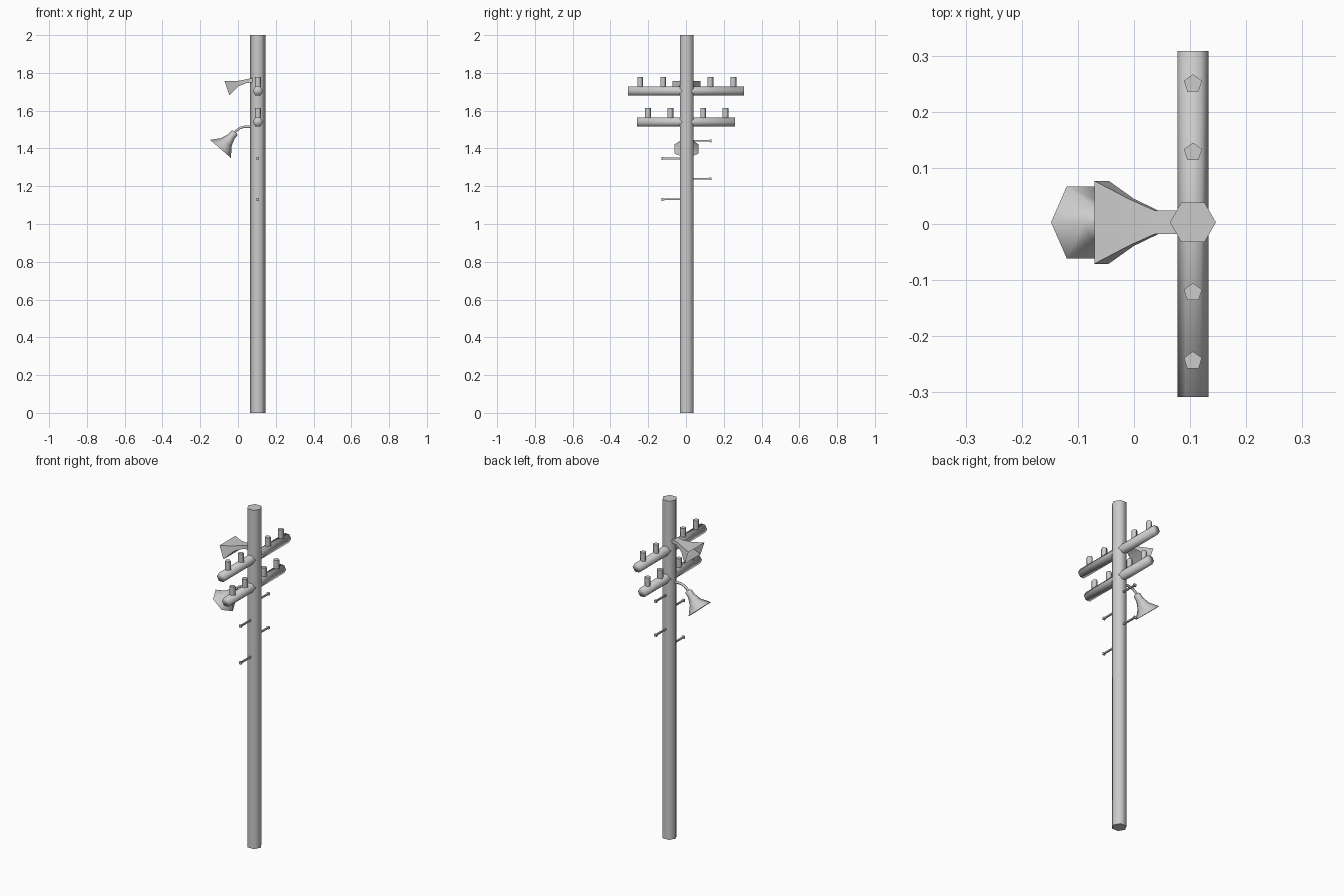
import bpy, bmesh, math
from mathutils import Vector

if "Cube" in bpy.data.objects:
    bpy.data.objects.remove(bpy.data.objects["Cube"], do_unlink=True)

grey = bpy.data.materials.new("weathered grey")
grey.use_nodes = True
COLOUR = (0.6, 0.6, 0.6, 1)
grey.diffuse_color = COLOUR
grey.node_tree.nodes["Principled BSDF"].inputs["Base Color"].default_value = COLOUR

PX, PY = 0.105, 0.003  # pole axis


def loft(name, points, sizes, sides, phase=0.0, axis=None, angle=65):
    """Skin rings along points; each size is a radius or a (side, up) pair."""
    pts = [Vector(p) for p in points]
    bm = bmesh.new()
    rings = []
    for i, p in enumerate(pts):
        t = Vector(axis) if axis else pts[min(i + 1, len(pts) - 1)] - pts[max(i - 1, 0)]
        t.normalize()
        side = Vector((1, 0, 0)) if abs(t.y) > 0.9 else Vector((0, 1, 0))
        up = t.cross(side)
        a, b = sizes[i] if isinstance(sizes[i], tuple) else (sizes[i], sizes[i])
        ring = []
        for k in range(sides):
            ang = math.radians(phase) + math.tau * k / sides
            ring.append(bm.verts.new(p + side * a * math.cos(ang) + up * b * math.sin(ang)))
        rings.append(ring)
    for r, s in zip(rings, rings[1:]):
        for k in range(sides):
            n = (k + 1) % sides
            bm.faces.new((r[k], r[n], s[n], s[k]))
    bm.faces.new(rings[0][::-1])
    bm.faces.new(rings[-1])
    bmesh.ops.recalc_face_normals(bm, faces=bm.faces)
    mesh = bpy.data.meshes.new(name)
    bm.to_mesh(mesh)
    bm.free()
    mesh.materials.append(grey)
    obj = bpy.data.objects.new(name, mesh)
    bpy.context.collection.objects.link(obj)
    bpy.ops.object.select_all(action="DESELECT")
    obj.select_set(True)
    bpy.context.view_layer.objects.active = obj
    bpy.ops.object.shade_smooth_by_angle(angle=math.radians(angle))
    return obj


# Pole
loft("pole", [(PX, PY, 0), (PX, PY, 2)], [0.041, 0.041], 6, phase=90)

# Crossarms with their insulators
for label, z, half, spots in (("upper", 1.704, 0.308, (0.125, 0.247)),
                              ("lower", 1.54, 0.26, (0.087, 0.205))):
    loft(label + "_crossarm", [(PX, -half, z), (PX, half, z)], [0.0275] * 2, 6, angle=100)
    for s in (-1, 1):
        for i, y in enumerate(spots):
            y = s * y + PY
            loft(f"{label}_insulator_{i}_{'back' if s > 0 else 'front'}",
                 [(PX, y, z + 0.01), (PX, y, z + 0.074)], [0.017] * 2, 5, angle=75)

# Climbing pegs with flared heads
for i, (z, s) in enumerate(((1.44, 1), (1.347, -1), (1.24, 1), (1.13, -1))):
    ys = [0, 0.118, 0.126, 0.133]
    loft(f"climbing_peg_{i}", [(PX, PY + s * y, z) for y in ys],
         [0.006, 0.006, 0.0105, 0.0105], 4, phase=45, angle=40)

# Horn loudspeaker: outer skin, then back inside to the throat
mouth = Vector((-0.058, PY, 1.718))
horn_axis = Vector((-0.95, 0, -0.32)).normalized()
back = [(0.09, PY, 1.764), (0.04, PY, 1.755), (-0.005, PY, 1.742)]
r2 = math.sqrt(2)
horn_sizes = [(0.021, 0.011), (0.021, 0.01), (0.042, 0.015), (0.074, 0.04),
              (0.039, 0.012), (0.015, 0.006)]
loft("horn_loudspeaker", back + [mouth, (-0.008, PY, 1.741), (0.03, PY, 1.752)],
     [(a * r2, b * r2) for a, b in horn_sizes], 4, phase=45, axis=horn_axis, angle=50)

# Lamp shade: bell outside, hollow inside
lamp_mouth = Vector((-0.092, PY, 1.397))
lamp_axis = Vector((0.65, 0, 0.75)).normalized()
bell = [(0.118, 0.014), (0.112, 0.02), (0.085, 0.021), (0.045, 0.036), (0, 0.074),
        (0.043, 0.032), (0.08, 0.016)]
loft("lamp_shade", [lamp_mouth + lamp_axis * h for h, r in bell], [r for h, r in bell],
     6, phase=90, axis=lamp_axis, angle=65)

# Curved lamp bracket
loft("lamp_bracket", [(-0.025, PY, 1.475), (-0.008, PY, 1.495), (0.012, PY, 1.509),
                      (0.035, PY, 1.515), (0.09, PY, 1.515)], [0.007] * 5, 6)
